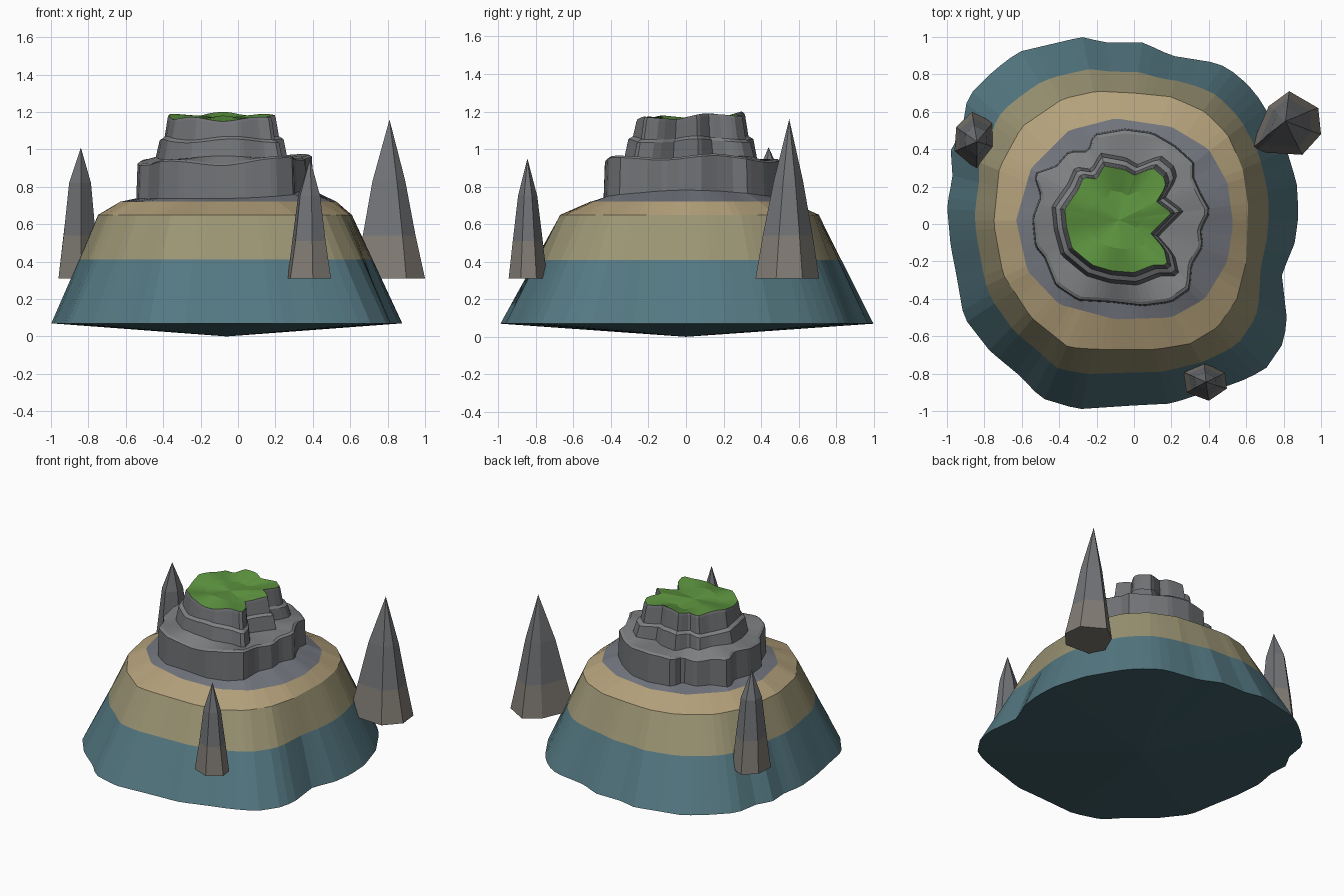
import bpy, bmesh, math, random
from mathutils import Vector

if "Cube" in bpy.data.objects:
    bpy.data.objects.remove(bpy.data.objects["Cube"])
random.seed(4)
N = 96
C = Vector((-0.08, 0.02))


def mat(name, r, g, b):
    m = bpy.data.materials.new(name)
    m.diffuse_color = (r, g, b, 1)
    m.use_nodes = True
    m.node_tree.nodes["Principled BSDF"].inputs["Base Color"].default_value = m.diffuse_color
    return m


DEEP = mat("deep_water_rock", .05, .115, .135)
TEAL = mat("teal", .09, .19, .225)
OLIVE = mat("damp_sand", .33, .30, .175)
SAND = mat("sand", .46, .36, .20)
SLATE = mat("slate", .17, .18, .21)
ROCK = mat("rock", .165, .17, .18)
LEDGE = mat("ledge", .21, .215, .22)
BROWN = mat("spire_foot", .22, .20, .175)
GRASS = mat("grass", .11, .30, .05)


def make(name, bm, mats):
    bmesh.ops.recalc_face_normals(bm, faces=bm.faces)
    me = bpy.data.meshes.new(name)
    bm.to_mesh(me)
    for m in mats:
        me.materials.append(m)
    ob = bpy.data.objects.new(name, me)
    bpy.context.collection.objects.link(ob)


def resample(pts):
    """Radius of a star-shaped outline about C at N even angles."""
    out = []
    p = [Vector(q) - C for q in pts]
    for i in range(N):
        a = 2 * math.pi * i / N
        d = Vector((math.cos(a), math.sin(a)))
        best = 0
        for u, v in zip(p, p[1:] + p[:1]):
            e = v - u
            den = d.x * e.y - d.y * e.x
            if abs(den) < 1e-9:
                continue
            t = (u.x * e.y - u.y * e.x) / den
            s = (u.x * d.y - u.y * d.x) / den
            if t > 0 and -1e-6 <= s <= 1 + 1e-6:
                best = max(best, t)
        out.append(best)
    return out


def mix(a, b, t):
    return [x + (y - x) * t for x, y in zip(a, b)]


def scale(a, f):
    return [x * f for x in a]


def loft(name, rings, mats, bottom=None, top=None):
    """rings: (radii, z function of angle); mats: one per band, then caps."""
    bm = bmesh.new()
    loops = []
    for radii, z in rings:
        loop = []
        for i, r in enumerate(radii):
            a = 2 * math.pi * i / N
            zz = z(a) if callable(z) else z
            loop.append(bm.verts.new((C.x + r * math.cos(a), C.y + r * math.sin(a), zz)))
        loops.append(loop)
    for k in range(len(loops) - 1):
        A, B = loops[k], loops[k + 1]
        for i in range(N):
            j = (i + 1) % N
            bm.faces.new((A[i], A[j], B[j], B[i])).material_index = k
    k = len(loops) - 1
    for tip, loop in ((bottom, loops[0]), (top, loops[-1])):
        if tip:
            v = bm.verts.new(tip)
            for i in range(N):
                bm.faces.new((loop[i], loop[(i + 1) % N], v)).material_index = k
            k += 1
    make(name, bm, mats)


# outlines read from above
base = resample([(.88, .05), (.87, .22), (.80, .45), (.70, .62), (.65, .70), (.55, .80), (.45, .86), (.2, .90),
                 (.05, .97), (-.15, .97), (-.28, 1.0), (-.45, .96), (-.62, .92), (-.75, .82), (-.89, .68),
                 (-.92, .5), (-.98, .4), (-.97, .25), (-1.0, .1), (-.98, -.12), (-.95, -.27), (-.91, -.5),
                 (-.77, -.68), (-.6, -.82), (-.5, -.93), (-.3, -.99), (0, -.97), (.2, -.96), (.35, -.91),
                 (.55, -.85), (.7, -.78), (.79, -.65), (.82, -.53), (.79, -.27), (.86, -.1)])
rim = resample([(.61, .1), (.58, .3), (.5, .48), (.38, .6), (.2, .68), (0, .70), (-.2, .71), (-.38, .67),
                (-.6, .52), (-.72, .3), (-.75, 0), (-.70, -.27), (-.55, -.5), (-.35, -.66), (-.2, -.67),
                (.12, -.67), (.3, -.64), (.45, -.55), (.55, -.4), (.6, -.2)])
band = resample([(.53, 0), (.5, .22), (.4, .4), (.2, .52), (-.1, .565), (-.35, .5), (-.55, .3), (-.63, .02),
                 (-.57, -.25), (-.4, -.43), (-.1, -.51), (.2, -.5), (.38, -.4), (.5, -.2)])
cliff = resample([(.41, .07), (.36, .16), (.32, .25), (.32, .33), (.22, .42), (.1, .49), (-.05, .51), (-.22, .48),
                  (-.245, .39), (-.35, .39), (-.42, .31), (-.54, .27), (-.5, .15), (-.545, .03), (-.53, -.12),
                  (-.48, -.18), (-.42, -.33), (-.3, -.41), (-.12, -.42), (.05, -.44), (.2, -.42), (.3, -.35),
                  (.31, -.22), (.37, -.12), (.36, -.03)])
grass = resample([(.2, .06), (.12, .12), (.17, .2), (.16, .25), (.1, .3), (0, .26), (-.05, .29), (-.16, .31),
                  (-.2, .24), (-.27, .25), (-.3, .18), (-.37, .08), (-.36, -.02), (-.33, -.13), (-.27, -.18),
                  (-.22, -.22), (-.12, -.25), (0, -.26), (.1, -.22), (.18, -.22), (.16, -.13), (.09, -.05)])


def foot_z(a):
    return .74 + .045 * max(0, math.cos(a)) ** 2


def ledge_z(a):
    return .925 + .03 * max(0, math.cos(a)) + .012 * math.sin(5 * a)


def tier_z(a):
    return 1.045 + .01 * math.sin(4 * a + 1)


def rim_z(a):
    return 1.175 + .015 * math.sin(a) + .01 * math.sin(5 * a)


# island slope, beach and underside
loft("island_base",
     [(base, .07), (mix(base, rim, .586), .41), (rim, .65), (band, .72), (scale(cliff, .98), foot_z)],
     [TEAL, OLIVE, SAND, SLATE, DEEP], bottom=(-.06, 0, 0))

# stepped cliffs
loft("cliff_tiers",
     [(cliff, lambda a: foot_z(a) - .005), (scale(cliff, .985), ledge_z), (scale(cliff, .95), lambda a: ledge_z(a) + .01),
      (scale(grass, 1.24), lambda a: .955 + .01 * math.sin(3 * a)), (scale(grass, 1.17), tier_z),
      (scale(grass, 1.08), lambda a: tier_z(a) + .015), (scale(grass, 1.02), lambda a: rim_z(a) - .015),
      (grass, rim_z)],
     [ROCK, LEDGE, LEDGE, ROCK, LEDGE, ROCK, ROCK])

# grassy summit
loft("grass_top",
     [(grass, rim_z), (scale(grass, .55), lambda a: 1.168 + .012 * math.sin(3 * a))],
     [GRASS, GRASS], top=(C.x, C.y, 1.165))


# rock spires around the island
def spire(name, tip, levels, outline):
    bm = bmesh.new()
    x, y, top = tip
    n = len(outline)
    loops = []
    for z, f in levels:
        loops.append([bm.verts.new((x + (px - x) * f * (1 if f == 1 else random.uniform(.93, 1.07)),
                                    y + (py - y) * f, z)) for px, py in outline])
    for k, (A, B) in enumerate(zip(loops, loops[1:])):
        for i in range(n):
            j = (i + 1) % n
            bm.faces.new((A[i], A[j], B[j], B[i])).material_index = k
    v = bm.verts.new(tip)
    for i in range(n):
        bm.faces.new((loops[-1][i], loops[-1][(i + 1) % n], v)).material_index = 1
    bm.faces.new(loops[0])
    make(name, bm, [BROWN, ROCK])


spire("spire_large", (.81, .55, 1.16), [(.31, 1), (.54, .78), (.83, .46)],
      [(.62, .40), (.72, .63), (.83, .71), (.985, .62), (1.0, .48), (.9, .37), (.66, .385)])
spire("spire_left", (-.84, .44, 1.01), [(.31, 1), (.54, .80), (.82, .54)],
      [(-.96, .39), (-.95, .52), (-.865, .60), (-.755, .545), (-.745, .41), (-.84, .29)])
spire("spire_front", (.385, -.845, .95), [(.31, 1), (.51, .78), (.75, .5)],
      [(.265, -.79), (.375, -.74), (.487, -.797), (.497, -.88), (.40, -.945), (.28, -.90)])
